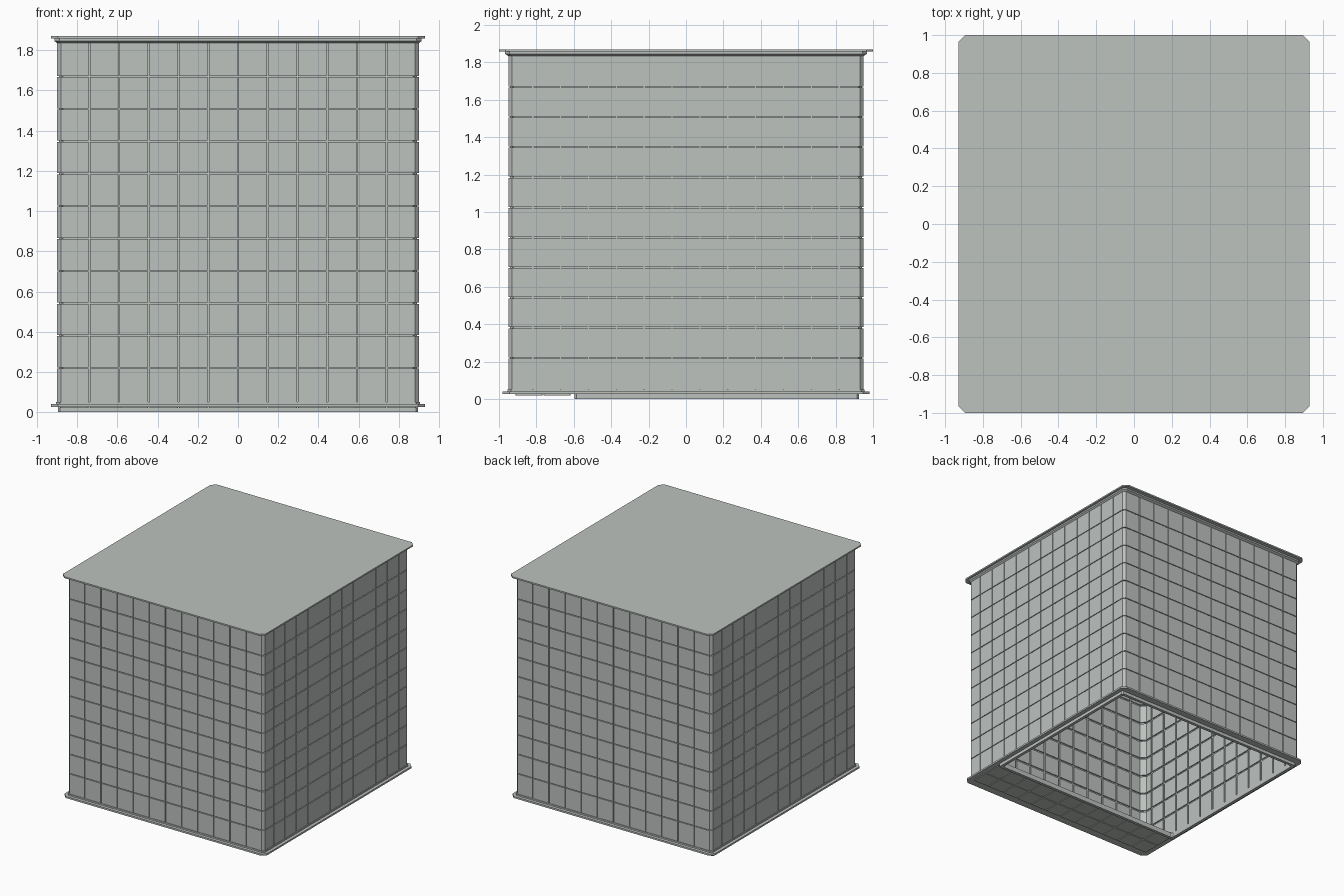
import bpy
import bmesh
from mathutils import Vector

cube = bpy.data.objects.get("Cube")
if cube:
    bpy.data.objects.remove(cube, do_unlink=True)

grey = bpy.data.materials.new("pale_grey")
grey.use_nodes = True
grey.diffuse_color = (0.51, 0.54, 0.52, 1)
grey.node_tree.nodes["Principled BSDF"].inputs["Base Color"].default_value = grey.diffuse_color


def outline(hx, hy, chamfer, cy=0.0, counts=None, gap=0.0, depth=0.0):
    """Chamfered rectangle, with optional square notches spaced along each side."""
    pts = []
    sides = [((0, -1), (1, 0)), ((1, 0), (0, 1)), ((0, 1), (-1, 0)), ((-1, 0), (0, -1))]
    for i, (n, t) in enumerate(sides):
        n, t = Vector(n), Vector(t)
        out, half = (hy, hx) if i % 2 == 0 else (hx, hy)
        run = [(-half + chamfer, 0)]
        if counts:
            num, pitch = counts[i % 2]
            for k in range(num):
                c = (k - (num - 1) / 2) * pitch
                a, b = c - gap / 2, c + gap / 2
                run += [(a, 0), (a, depth), (b, depth), (b, 0)]
        run.append((half - chamfer, 0))
        pts += [n * (out - d) + t * s + Vector((0, cy)) for s, d in run]
    return pts


def loft(bm, stack, ring=False):
    """Join loops at given heights; a ring closes on itself, a solid is capped."""
    rows = [[bm.verts.new((p.x, p.y, z)) for p in loop] for loop, z in stack]
    pairs = list(zip(rows, rows[1:]))
    if ring:
        pairs.append((rows[-1], rows[0]))
    else:
        bm.faces.new(rows[0][::-1])
        bm.faces.new(rows[-1])
    for lo, hi in pairs:
        for i in range(len(lo)):
            j = (i + 1) % len(lo)
            bm.faces.new((lo[i], lo[j], hi[j], hi[i]))


def add_ring(bm, outer, inner, z0, z1):
    loft(bm, [(outer, z0), (outer, z1), (inner, z1), (inner, z0)], ring=True)


def finish(name, bm):
    bmesh.ops.recalc_face_normals(bm, faces=bm.faces)
    mesh = bpy.data.meshes.new(name)
    bm.to_mesh(mesh)
    bm.free()
    mesh.materials.append(grey)
    obj = bpy.data.objects.new(name, mesh)
    bpy.context.collection.objects.link(obj)


BASE, TOP = 0.038, 1.84
PITCH = 0.161
SEAMS = [0.22 + PITCH * k for k in range(10)]
COLUMNS = [(11, 0.148), (12, 0.149)]


def panel_skin(name, face, back, chamfer, gap, depth):
    """Stacked courses of panels separated by narrow seams."""
    bm = bmesh.new()
    front = outline(*face, chamfer, counts=COLUMNS, gap=gap, depth=depth)
    rear = outline(*back, chamfer, counts=COLUMNS, gap=gap)
    levels = [BASE] + SEAMS + [TOP]
    for k, (lo, hi) in enumerate(zip(levels, levels[1:])):
        z0 = lo + (gap / 2 if k else 0)
        z1 = hi - (gap / 2 if k < len(SEAMS) else 0)
        add_ring(bm, front, rear, z0, z1)
    finish(name, bm)


# Walls: panelled outside and inside over a plain core
panel_skin("outer_wall_panels", (0.9, 0.95), (0.885, 0.935), 0.02, 0.006, 0.008)
panel_skin("inner_wall_panels", (0.87, 0.92), (0.885, 0.935), 0.035, 0.014, -0.008)
bm = bmesh.new()
add_ring(bm, outline(0.891, 0.941, 0.02), outline(0.879, 0.929, 0.035), BASE, TOP)
finish("wall_core", bm)

# Roof slab with a stepped, sloping underside
bm = bmesh.new()
loft(bm, [(outline(0.9, 0.95, 0.02), 1.835), (outline(0.912, 0.968, 0.025), 1.845),
          (outline(0.912, 0.968, 0.025), 1.858)])
finish("roof_step", bm)
bm = bmesh.new()
loft(bm, [(outline(0.93, 1.0, 0.035), 1.858), (outline(0.93, 1.0, 0.035), 1.87)])
finish("roof_slab", bm)

# Floor flange with a large opening towards the back
bm = bmesh.new()
add_ring(bm, outline(0.93, 0.98, 0.035), outline(0.87, 0.735, 0.01, cy=0.165), 0.026, 0.04)
finish("floor_flange", bm)

# Lip under the opening
bm = bmesh.new()
add_ring(bm, outline(0.895, 0.76, 0.01, cy=0.165), outline(0.87, 0.735, 0.01, cy=0.165), 0, 0.03)
finish("opening_lip", bm)

# Foot moulding around the wall base
bm = bmesh.new()
add_ring(bm, outline(0.905, 0.955, 0.02), outline(0.885, 0.935, 0.02), 0.036, 0.052)
finish("foot_moulding", bm)

# Shallow tiles under the solid strip of floor
bm = bmesh.new()
for row in range(2):
    for col in range(12):
        tile = [Vector((p.x + (col - 5.5) * 0.148, p.y - 0.69 - row * 0.149))
                for p in outline(0.071, 0.0715, 0.002)]
        loft(bm, [(tile, 0.02), (tile, 0.028)])
finish("floor_underside_tiles", bm)
